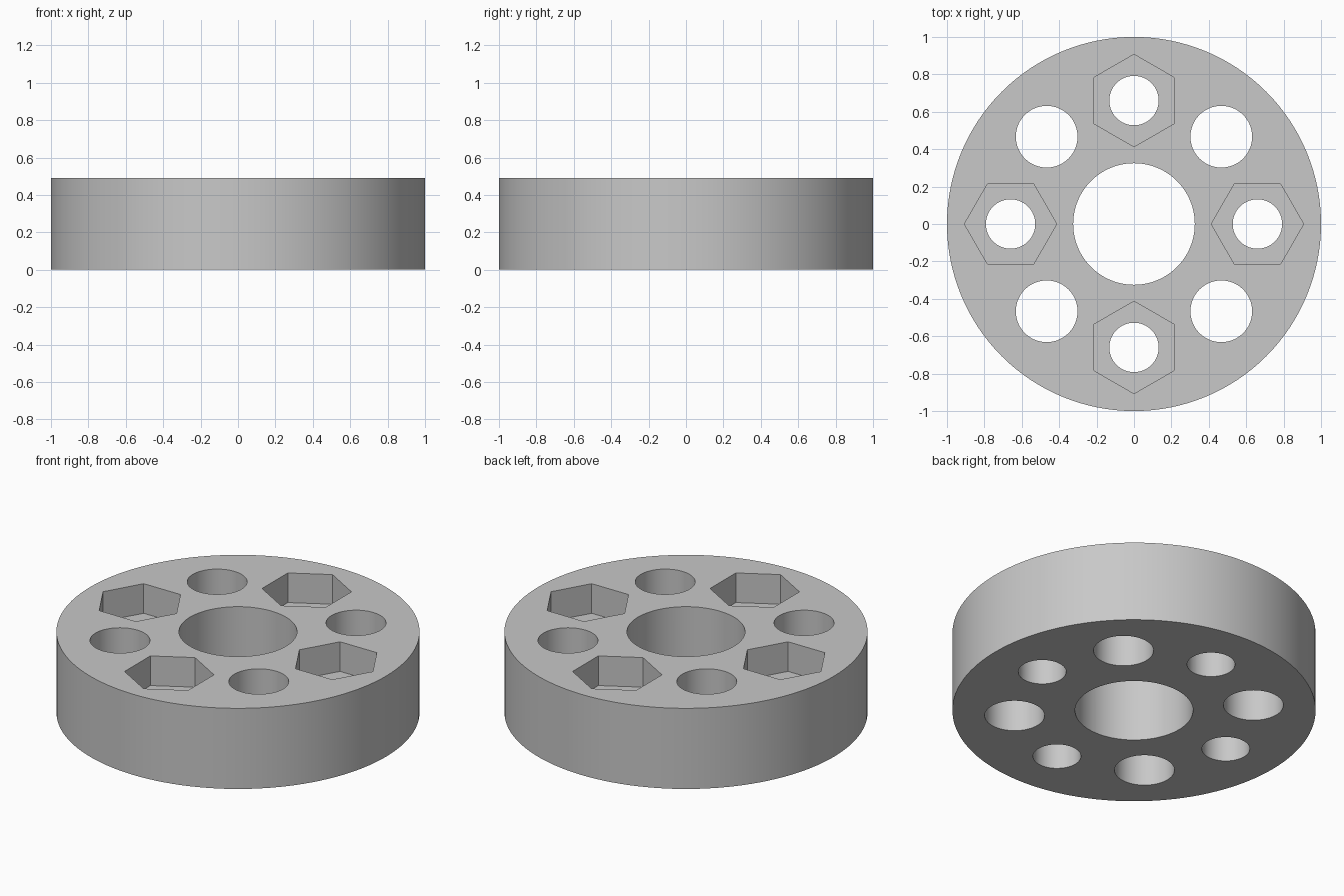
import bpy
import bmesh
from math import cos, sin, pi
from mathutils import Matrix

HEIGHT = 0.49
PITCH = 0.66          # radius of the ring of holes
POCKET_DEPTH = 0.18

default_cube = bpy.data.objects.get("Cube")
if default_cube:
    bpy.data.objects.remove(default_cube, do_unlink=True)

grey = bpy.data.materials.new("light_grey")
grey.use_nodes = True
grey.diffuse_color = (0.58, 0.58, 0.58, 1)
grey.node_tree.nodes["Principled BSDF"].inputs["Base Color"].default_value = grey.diffuse_color


def add_prism(bm, radius, sides, bottom, top, centre=(0, 0), turn=0):
    """Add an upright prism with its first corner pointing at angle turn."""
    ring = [(centre[0] + radius * cos(turn + 2 * pi * i / sides),
             centre[1] + radius * sin(turn + 2 * pi * i / sides)) for i in range(sides)]
    low = [bm.verts.new((x, y, bottom)) for x, y in ring]
    high = [bm.verts.new((x, y, top)) for x, y in ring]
    bm.faces.new(low[::-1])
    bm.faces.new(high)
    for i in range(sides):
        j = (i + 1) % sides
        bm.faces.new((low[i], low[j], high[j], high[i]))


def make_object(name, bm):
    mesh = bpy.data.meshes.new(name)
    bm.to_mesh(mesh)
    bm.free()
    mesh.materials.append(grey)
    obj = bpy.data.objects.new(name, mesh)
    bpy.context.collection.objects.link(obj)
    return obj


def on_ring(angle):
    return PITCH * cos(angle), PITCH * sin(angle)


# Disc body
bm = bmesh.new()
add_prism(bm, 1, 128, 0, HEIGHT)
disc = make_object("disc_body", bm)

# Through holes: central bore, four bolt holes, four larger diagonal holes
bm = bmesh.new()
add_prism(bm, 0.325, 96, -0.1, HEIGHT + 0.1)
for k in range(8):
    add_prism(bm, 0.165 if k % 2 else 0.132, 64, -0.1, HEIGHT + 0.1, on_ring(k * pi / 4))
holes = make_object("hole_cutter", bm)

# Hexagonal nut pockets, with corners pointing outwards
bm = bmesh.new()
for k in range(4):
    angle = k * pi / 2
    add_prism(bm, 0.247, 6, HEIGHT - POCKET_DEPTH, HEIGHT + 0.1, on_ring(angle), angle)
pockets = make_object("nut_pocket_cutter", bm)

# Cut the disc
bpy.ops.object.select_all(action='DESELECT')
disc.select_set(True)
bpy.context.view_layer.objects.active = disc
for cutter in (pockets, holes):
    cutter.hide_render = True
    cut = disc.modifiers.new(cutter.name, 'BOOLEAN')
    cut.operation = 'DIFFERENCE'
    cut.solver = 'EXACT'
    cut.object = cutter
    bpy.ops.object.modifier_apply(modifier=cut.name)
    bpy.data.objects.remove(cutter, do_unlink=True)

bpy.ops.object.shade_smooth_by_angle(angle=pi / 6)
